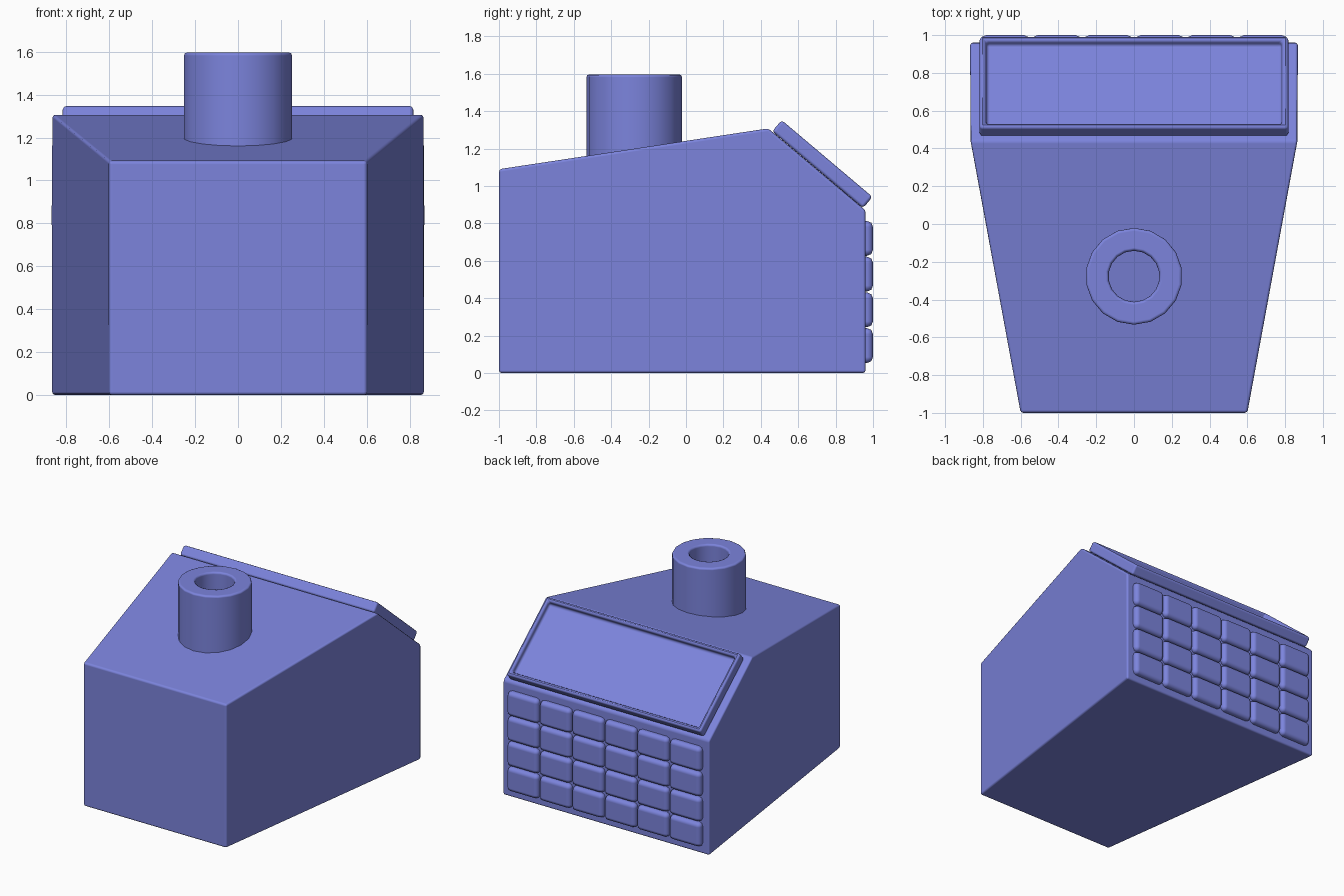
import bpy, bmesh, math

if "Cube" in bpy.data.objects:
    bpy.data.objects.remove(bpy.data.objects["Cube"])

mat = bpy.data.materials.new("casing_blue")
mat.diffuse_color = (0.2, 0.23, 0.72, 1)
mat.use_nodes = True
mat.node_tree.nodes["Principled BSDF"].inputs["Base Color"].default_value = mat.diffuse_color


def finish(name, bm, bevel, segments=2, location=(0, 0, 0), tilt=0.0):
    """Turn a bmesh into a softly bevelled, smooth-shaded object."""
    bmesh.ops.recalc_face_normals(bm, faces=bm.faces)
    mesh = bpy.data.meshes.new(name)
    bm.to_mesh(mesh)
    bm.free()
    mesh.materials.append(mat)
    mesh.shade_smooth()
    obj = bpy.data.objects.new(name, mesh)
    bpy.context.collection.objects.link(obj)
    obj.location = location
    obj.rotation_euler.x = tilt
    mod = obj.modifiers.new("bevel", "BEVEL")
    mod.width = bevel
    mod.segments = segments
    mod.limit_method = "ANGLE"
    mod.angle_limit = math.radians(30)
    mod.harden_normals = True
    return obj


def box(size):
    bm = bmesh.new()
    bmesh.ops.create_cube(bm, size=1)
    bmesh.ops.scale(bm, vec=size, verts=bm.verts)
    return bm


# Casing: five-sided side outline (half width, y, z), mirrored and bridged across
outline = [(0.6, -1.0, 0), (0.6, -1.0, 1.09), (0.868, 0.44, 1.308),
           (0.868, 0.96, 0.87), (0.868, 0.96, 0)]
bm = bmesh.new()
left, right = [[bm.verts.new((s * w, y, z)) for w, y, z in outline] for s in (-1, 1)]
bm.faces.new(left)
bm.faces.new(right)
for i in range(5):
    j = (i + 1) % 5
    bm.faces.new((left[i], left[j], right[j], right[i]))
finish("casing", bm, 0.015)

# Sloped display with a raised rounded rim around a sunken screen
bm = box((1.634, 0.636, 0.079))
bm.faces.ensure_lookup_table()
screen = max(bm.faces, key=lambda f: f.calc_center_median().z)
bmesh.ops.inset_region(bm, faces=[screen], thickness=0.046)
bmesh.ops.inset_region(bm, faces=[screen], thickness=0.006, depth=-0.042)
finish("display_panel", bm, 0.02, 2, (0, 0.729, 1.117), math.radians(-40.2))

# Keypad: 6 x 4 grid of rounded keys on the back
for row in range(4):
    for col in range(6):
        loc = ((col - 2.5) * 0.273, 0.96, 0.147 + row * 0.191)
        finish(f"key_{row + 1}_{col + 1}", box((0.264, 0.08, 0.186)), 0.032, 2, loc)

# Round spout: hollow tube standing on the sloping roof
bm = bmesh.new()
sides = 18
profile = [(0.256, 1.08), (0.256, 1.597), (0.135, 1.597), (0.135, 1.08)]
loops = [[bm.verts.new((r * math.sin(2 * math.pi * i / sides),
                        r * math.cos(2 * math.pi * i / sides), z))
          for i in range(sides)] for r, z in profile]
for k in range(4):
    a, b = loops[k], loops[(k + 1) % 4]
    for i in range(sides):
        j = (i + 1) % sides
        bm.faces.new((a[i], a[j], b[j], b[i]))
finish("spout", bm, 0.016, 2, (0, -0.277, 0))
